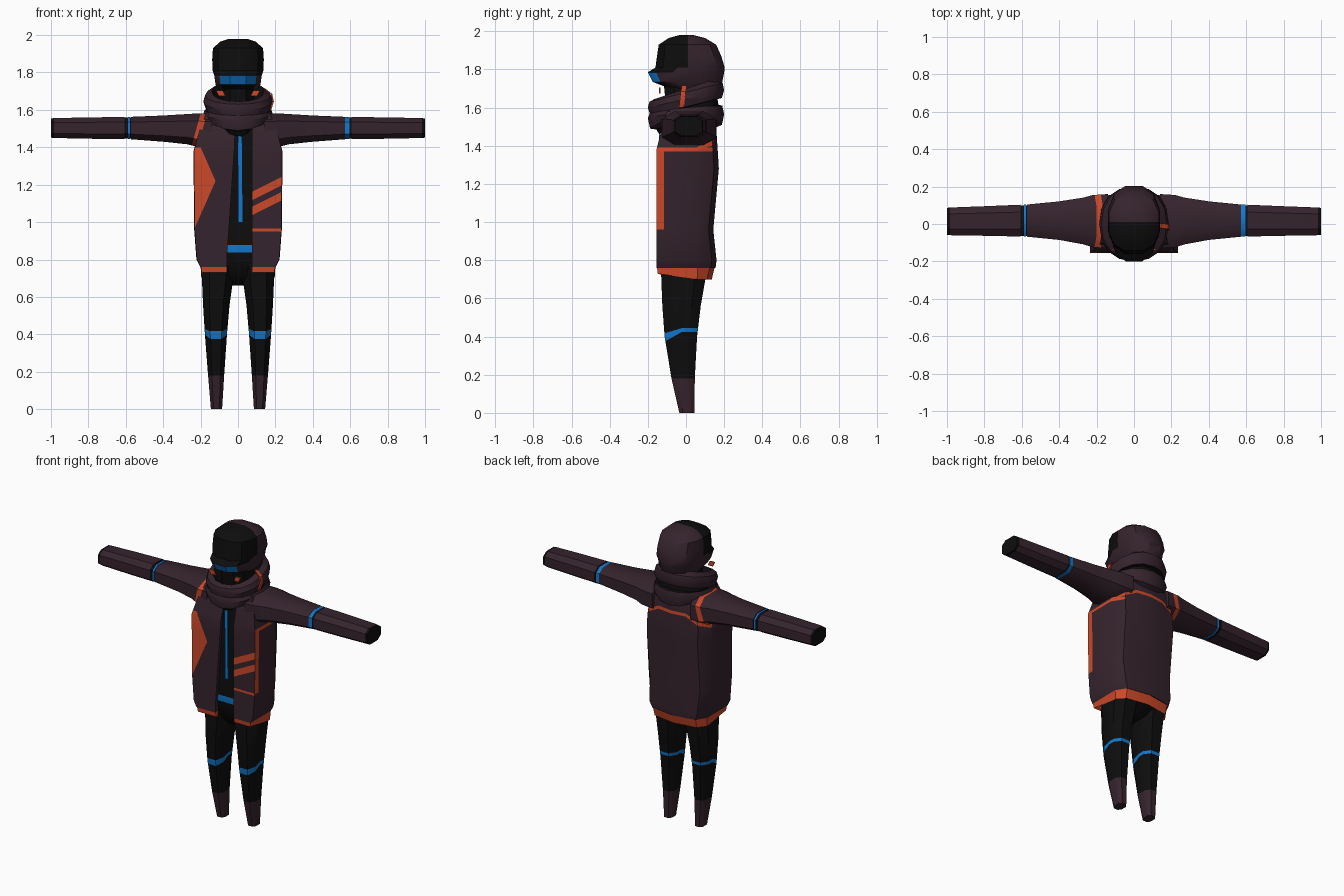
import bpy, bmesh, math
from mathutils import Vector

if "Cube" in bpy.data.objects:
    bpy.data.objects.remove(bpy.data.objects["Cube"])

# Palette
COLOURS = {"plum": (0.036, 0.017, 0.026), "black": (0.004, 0.004, 0.004),
           "orange": (0.60, 0.065, 0.022), "blue": (0.006, 0.19, 0.62)}
NAMES = list(COLOURS)
MATS = []
for key, rgb in COLOURS.items():
    m = bpy.data.materials.new(key)
    m.diffuse_color = (*rgb, 1)
    m.use_nodes = True
    m.node_tree.nodes["Principled BSDF"].inputs["Base Color"].default_value = m.diffuse_color
    MATS.append(m)


def ring(n, hx, hy, p=1.0, half=True):
    """Rounded-box outline with half sizes hx, hy."""
    off = math.pi / n if half else 0
    pts = [(math.cos(off + math.tau * i / n), math.sin(off + math.tau * i / n)) for i in range(n)]
    pts = [(math.copysign(abs(a) ** p, a), math.copysign(abs(b) ** p, b)) for a, b in pts]
    mx, my = max(a for a, b in pts), max(b for a, b in pts)
    return [(a / mx * hx, b / my * hy) for a, b in pts]


def zring(z, hx, y0, y1, x=0, n=8, p=0.75, half=True):
    """Horizontal outline between y0 and y1."""
    return [(x + a, (y0 + y1) / 2 + b, z) for a, b in ring(n, hx, (y1 - y0) / 2, p, half)]


def loft(name, rings, rule, closed=True, caps=True, cuts=(), angle=35):
    """Skin the rings, cut colour borders, then colour faces by a rule."""
    bm = bmesh.new()
    vs = [[bm.verts.new(c) for c in r] for r in rings]
    n = len(rings[0])
    for a, b in zip(vs, vs[1:]):
        for i in range(n if closed else n - 1):
            j = (i + 1) % n
            bm.faces.new((a[i], a[j], b[j], b[i]))
    if caps:
        bm.faces.new(vs[0])
        bm.faces.new(vs[-1])
    bmesh.ops.recalc_face_normals(bm, faces=bm.faces)
    for co, no, where in cuts:
        bm.normal_update()
        fs = [f for f in bm.faces if where(f.calc_center_median(), f.normal)]
        geom = set(fs)
        for f in fs:
            geom.update(f.edges)
            geom.update(f.verts)
        bmesh.ops.bisect_plane(bm, geom=list(geom), plane_co=co, plane_no=no, dist=1e-5)
    bm.normal_update()
    for f in bm.faces:
        f.material_index = NAMES.index(rule(f.calc_center_median(), f.normal))
    me = bpy.data.meshes.new(name)
    bm.to_mesh(me)
    bm.free()
    for m in MATS:
        me.materials.append(m)
    ob = bpy.data.objects.new(name, me)
    bpy.context.collection.objects.link(ob)
    bpy.ops.object.select_all(action='DESELECT')
    ob.select_set(True)
    bpy.context.view_layer.objects.active = ob
    bpy.ops.object.shade_smooth_by_angle(angle=math.radians(angle))
    return ob


def anywhere(c, n):
    return True


def line_xz(a, b, where):
    """Cut along a line drawn on the front or back."""
    return ((a[0], 0, a[1]), Vector((b[1] - a[1], 0, a[0] - b[0])).normalized(), where)


def line_yz(a, b, where):
    return ((0, a[0], a[1]), Vector((0, b[1] - a[1], a[0] - b[0])).normalized(), where)


# Open coat: outline runs from one front edge round the back to the other
def coat_ring(z, hx, f, b):
    xl = -0.06 + 0.045 * max(0, min(1, (z - 0.8) / 0.66))
    xr = 0.075
    side = [(hx, f), (hx * 1.01, 0.06), (hx * 0.8, b - 0.025)]
    pts = [(xr, f + 0.05), (xr, f)] + side + [(0, b)]
    pts += [(-x, y) for x, y in reversed(side)] + [(xl, f), (xl, f + 0.05)]
    return [(x, y, z) for x, y in pts]


def is_front(c, n): return n.y < -0.6 and c.y < -0.1
def front_l(c, n): return is_front(c, n) and c.x < 0
def front_r(c, n): return is_front(c, n) and c.x > 0
def side_r(c, n): return n.x > 0.6 and c.x > 0.15
def back(c, n): return c.y > 0.05 and c.z > 1.2 and not abs(n.x) > 0.95


TRI = [(-0.2, 1.40), (-0.12, 1.22), (-0.235, 0.96)]


def on_triangle(c):
    if c.z > TRI[1][1]:
        t = (c.z - 1.22) / 0.18
        return c.z < 1.4 and c.x < -0.12 - 0.08 * t
    return c.z > 0.96 and c.x < -0.235 + 0.115 * (c.z - 0.96) / 0.26


def yoke(x):
    return 1.375 + 0.07 * max(0, min(1, (0.235 - abs(x)) / 0.135))


def coat_rule(c, n):
    if front_l(c, n) and on_triangle(c):
        return "orange"
    if front_r(c, n):
        h = c.z - 0.5 * (c.x - 0.08)
        if 1.12 < h < 1.165 or 1.04 < h < 1.085 or 0.95 < c.z < 0.965:
            return "orange"
    if side_r(c, n) and (1.37 < c.z < 1.39 or (c.y < -0.115 and 0.96 < c.z < 1.38)):
        return "orange"
    if back(c, n) and 0 < c.z - yoke(c.x) < 0.02:
        return "orange"
    return "plum"


cuts = [line_xz(TRI[0], TRI[1], front_l), line_xz(TRI[1], TRI[2], front_l),
        line_xz((0, 1.22), (1, 1.22), front_l), line_xz((0, 1.40), (1, 1.40), front_l)]
cuts += [line_xz((0.08, z), (0.28, z + 0.1), front_r) for z in (1.04, 1.085, 1.12, 1.165)]
cuts += [line_xz((0, z), (1, z), front_r) for z in (0.95, 0.965)]
cuts += [line_xz((0, z), (1, z), side_r) for z in (0.96, 1.37, 1.39)]
cuts += [((0, -0.115, 0), (0, 1, 0), side_r)]
for t in (0, 0.02):
    cuts.append(line_xz((0, 1.445 + t), (1, 1.445 + t), back))
    for s in (-1, 1):
        cuts.append(line_xz((s * 0.235, 1.375 + t), (s * 0.1, 1.445 + t),
                            lambda c, n, s=s: back(c, n) and c.x * s > 0))
for s in (-1, 1):
    cuts.append(((s * 0.1, 0, 0), (1, 0, 0), back))
coat = [(0.76, 0.20, -0.155, 0.155), (0.80, 0.22, -0.155, 0.16), (0.96, 0.232, -0.155, 0.143),
        (1.28, 0.235, -0.155, 0.172), (1.38, 0.235, -0.155, 0.166), (1.50, 0.205, -0.125, 0.158),
        (1.58, 0.17, -0.10, 0.14), (1.61, 0.10, -0.08, 0.10)]
loft("coat", [coat_ring(*r) for r in coat], coat_rule, closed=False, caps=False, cuts=cuts)

# Coat hem, dropping lower towards the back
hem = [coat_ring(0.762, 0.198, -0.152, 0.15), coat_ring(0.73, 0.194, -0.148, 0.135),
       coat_ring(0.75, 0.165, -0.12, 0.11)]
hem[1] = [(x, y, z - 0.03 * max(0, min(1, (y + 0.15) / 0.1))) for x, y, z in hem[1]]
loft("coat_hem", hem, lambda c, n: "orange", closed=False, caps=False)

# Inner jacket with a blue waistband and zip
inner = [(0.66, 0.04, -0.06, 0.05), (0.72, 0.165, -0.11, 0.11), (0.80, 0.18, -0.125, 0.12),
         (0.838, 0.18, -0.135, 0.12), (0.878, 0.18, -0.135, 0.12), (1.42, 0.18, -0.135, 0.13),
         (1.56, 0.12, -0.10, 0.10)]
loft("inner_jacket", [zring(*r, p=0.5) for r in inner],
     lambda c, n: "blue" if 0.838 < c.z < 0.878 else "black")
loft("zip", [zring(z, 0.010, -0.142, -0.134, x=x, n=4) for z, x in ((1.0, 0.014), (1.46, 0.010))],
     lambda c, n: "blue")


# Legs with chevron knee bands and plum boots
def leg_band(y):
    k = max(0, min(1, (y + 0.11) / 0.09))
    return 0.375 + 0.05 * k, 0.418 + 0.027 * k


def leg_rule(c, n):
    lo, hi = leg_band(c.y)
    return "plum" if c.z < 0.18 else "blue" if lo < c.z < hi else "black"


def fore(c, n): return c.y < -0.02
def aft(c, n): return c.y > -0.02


leg_cuts = [((0, -0.02, 0), (0, 1, 0), anywhere)]
for k in (0, 1):
    leg_cuts.append(line_yz((-0.11, leg_band(-0.11)[k]), (-0.02, leg_band(-0.02)[k]), fore))
    leg_cuts.append(line_yz((0, leg_band(0)[k]), (1, leg_band(0)[k]), aft))
leg = [(0, 0.115, 0.03, -0.035, 0.045), (0.18, 0.117, 0.043, -0.076, 0.046),
       (0.40, 0.118, 0.059, -0.112, 0.058), (0.56, 0.116, 0.071, -0.124, 0.077),
       (0.72, 0.108, 0.086, -0.13, 0.105), (0.78, 0.10, 0.085, -0.12, 0.10)]
for s, side in ((-1, "right"), (1, "left")):
    loft("leg_" + side, [zring(z, h, a, b, x=s * x) for z, x, h, a, b in leg], leg_rule, cuts=leg_cuts)

# Sleeves: cuff bands, separate forearms, one orange shoulder stripe
def xring(s, x, y, hy, z, hz):
    return [(s * x, y + a, z + b) for a, b in ring(8, hy, hz, 0.7)]


upper = [(0.14, 0.015, 0.145, 1.49, 0.088), (0.22, 0.015, 0.14, 1.492, 0.089),
         (0.27, 0.016, 0.125, 1.497, 0.081), (0.40, 0.018, 0.103, 1.500, 0.070),
         (0.572, 0.018, 0.086, 1.503, 0.060)]
lower = [(0.607, 0.018, 0.085, 1.503, 0.059), (0.80, 0.016, 0.079, 1.503, 0.057),
         (0.985, 0.014, 0.074, 1.503, 0.053), (1.0, 0.014, 0.072, 1.503, 0.051)]


def stripe_x(z):
    return -0.25 + 0.05 * (z - 1.40) / 0.18


def stripe_rule(c, n):
    return "orange" if -0.002 < c.x - stripe_x(c.z) < 0.036 else "plum"


def shoulder(c, n): return abs(c.x) < 0.42


for s, side in ((-1, "right"), (1, "left")):
    sc = [line_xz((stripe_x(1.4) + d, 1.4), (stripe_x(1.58) + d, 1.58), shoulder)
          for d in (0, 0.034)] if s < 0 else []
    loft("upper_sleeve_" + side, [xring(s, *r) for r in upper],
         stripe_rule if s < 0 else lambda c, n: "plum", cuts=sc)
    band = (0.572, 0.595) if s > 0 else (0.577, 0.588)
    loft("sleeve_band_" + side, [xring(s, x, 0.018, 0.085, 1.503, 0.059) for x in band],
         lambda c, n: "blue")
    loft("sleeve_joint_" + side, [xring(s, x, 0.018, 0.082, 1.503, 0.056) for x in (0.56, 0.62)],
         lambda c, n: "black")
    loft("forearm_" + side, [xring(s, *r) for r in lower],
         lambda c, n: "black" if abs(c.x) > 0.985 else "plum")

# Draped scarf: rx, ry, height, tilt towards the front, front and back droop
scarf = [(0.085, 0.10, 1.62, 0.03, 0), (0.14, 0.165, 1.70, 0.055, 0), (0.175, 0.192, 1.68, 0.05, 0),
         (0.186, 0.20, 1.645, 0.045, 0), (0.172, 0.187, 1.605, 0.045, 0), (0.155, 0.165, 1.60, 0.045, 0),
         (0.160, 0.170, 1.585, 0.03, 0), (0.178, 0.19, 1.60, 0.02, -0.01), (0.188, 0.20, 1.575, 0.01, -0.02),
         (0.178, 0.188, 1.56, 0.01, -0.06), (0.13, 0.155, 1.55, 0.005, -0.06), (0.10, 0.14, 1.53, 0.01, -0.06)]
rings = []
for rx, ry, z, tilt, droop in scarf:
    rings.append([(a, b, z + tilt * b / ry + droop * (b / ry) ** 2)
                  for a, b in ring(16, rx, ry, 0.9, False)])
ob = loft("scarf", rings, lambda c, n: "plum", caps=False)
for f in ob.data.polygons:
    f.material_index = 1 if f.index // 16 in (0, 4, 5, 6, 10) else 0

# Orange straps on the scarf sides and beside the chin
for s in (-1, 1):
    loft("chin_strap", [zring(z, 0.018, -0.142, -0.134, x=s * x, n=4)
                        for z, x in ((1.675, 0.085), (1.705, 0.10))], lambda c, n: "orange")
loft("scarf_strap", [[(x, y - 0.012, z), (x, y + 0.014, z), (x - 0.008, y + 0.014, z), (x - 0.008, y - 0.012, z)]
                     for x, y, z in ((0.145, -0.01, 1.715), (0.183, -0.015, 1.685), (0.192, -0.02, 1.645),
                                     (0.178, -0.025, 1.60))], lambda c, n: "orange")

# Neck and shaded face
loft("neck", [zring(1.50, 0.08, -0.09, 0.08), zring(1.66, 0.085, -0.11, 0.10), zring(1.76, 0.085, -0.12, 0.10)],
     lambda c, n: "black")


# Hooded head with black front and blue visor edge
def head_rule(c, n):
    if 1.735 < c.z < 1.785 and n.y < -0.45:
        return "blue"
    if c.y < 0.01 and (c.z > 1.81 or (c.z > 1.785 and n.y < -0.3)):
        return "black"
    return "black" if c.z < 1.735 and n.y < -0.3 and c.y < 0 else "plum"


head = [(1.69, 0.09, -0.06, 0.16), (1.735, 0.12, -0.175, 0.19), (1.785, 0.127, -0.20, 0.20),
        (1.81, 0.136, -0.16, 0.203), (1.87, 0.138, -0.152, 0.185), (1.93, 0.134, -0.143, 0.158),
        (1.965, 0.095, -0.09, 0.10), (1.98, 0.05, -0.035, 0.04)]
loft("head", [zring(*r, n=12, p=0.8) for r in head], head_rule,
     cuts=[((0, 0.01, 0), (0, 1, 0), lambda c, n: c.z > 1.81)])
